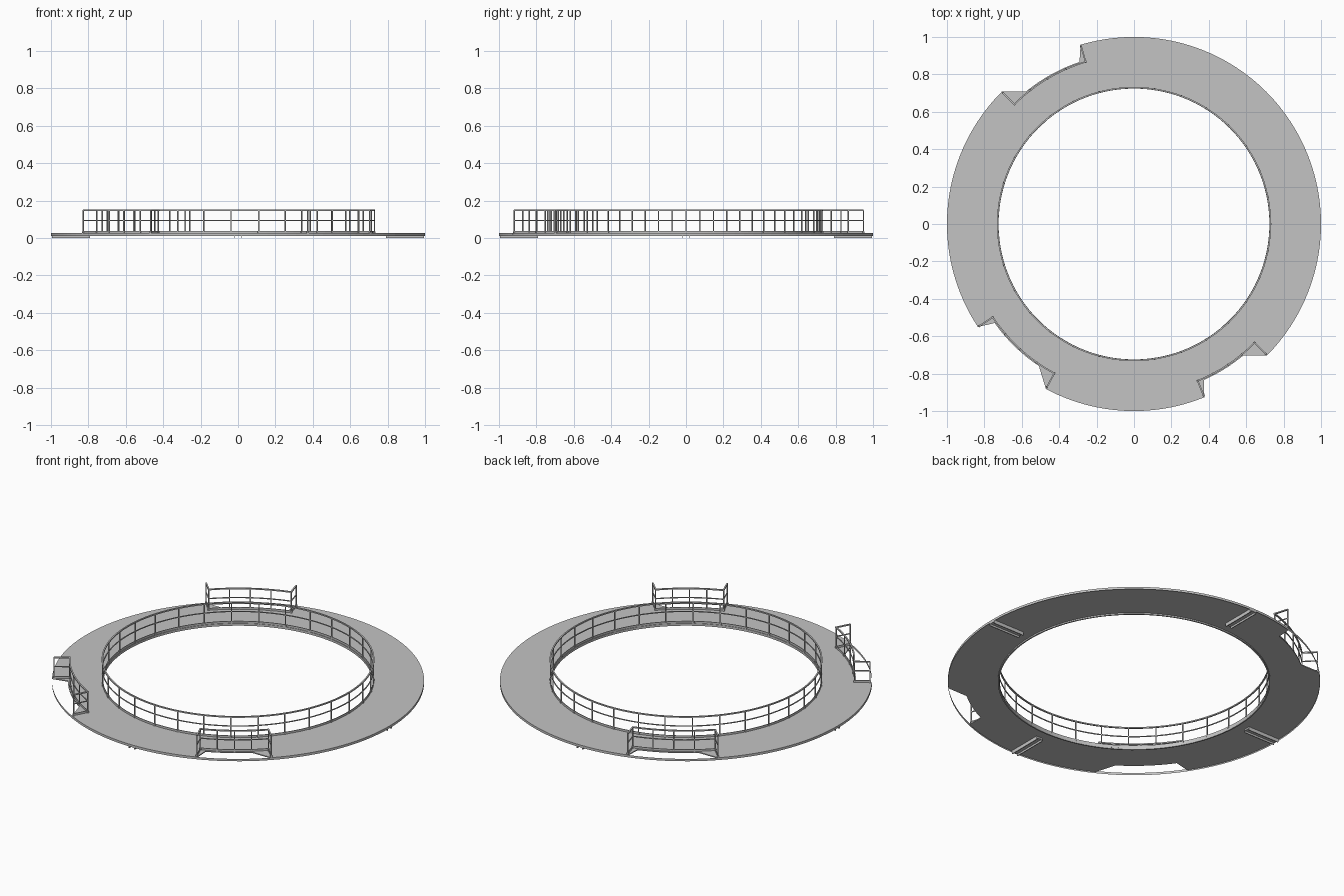
import bpy, bmesh
from math import radians, sin, cos
from mathutils import Vector, Matrix

cube = bpy.data.objects.get("Cube")
if cube:
    bpy.data.objects.remove(cube, do_unlink=True)

grey = bpy.data.materials.new("light_grey_steel")
grey.use_nodes = True
colour = (0.55, 0.55, 0.55, 1)
grey.diffuse_color = colour
grey.node_tree.nodes["Principled BSDF"].inputs["Base Color"].default_value = colour

INNER, RAIL_R, NOTCH_R = 0.724, 0.729, 0.914
DECK_TOP, DECK_LOW, RAIL_TOP = 0.026, 0.012, 0.152
NOTCHES = {"back": (106.6, 135), "right": (213.4, 241.9), "front": (292.1, 315.4)}


def polar(r, deg):
    return Vector((r * cos(radians(deg)), r * sin(radians(deg)), 0))


def finish(name, bm, recalc=True):
    if recalc:
        bmesh.ops.recalc_face_normals(bm, faces=bm.faces)
    mesh = bpy.data.meshes.new(name)
    bm.to_mesh(mesh)
    bm.free()
    mesh.materials.append(grey)
    obj = bpy.data.objects.new(name, mesh)
    bpy.context.collection.objects.link(obj)
    return obj


def skin(bm, sections, closed):
    """Joins rectangular cross-sections into a solid strip."""
    rings = [[bm.verts.new(p) for p in s] for s in sections]
    n = len(rings)
    for i in range(n if closed else n - 1):
        a, b = rings[i], rings[(i + 1) % n]
        for j in range(4):
            k = (j + 1) % 4
            bm.faces.new((a[j], a[k], b[k], b[j]))
    if not closed:
        bm.faces.new(rings[0])
        bm.faces.new(rings[-1])


def section(p, q, z0, z1):
    return [Vector((v.x, v.y, z)) for v, z in ((p, z0), (q, z0), (q, z1), (p, z1))]


def band(bm, path, width, z0, z1, closed=False):
    """Sweeps a mitred rectangle along a level path."""
    n, out = len(path), []
    for i, p in enumerate(path):
        before = path[i - 1] if closed or i else None
        after = path[(i + 1) % n] if closed or i < n - 1 else None
        d0 = (p - before).normalized() if before else (after - p).normalized()
        d1 = (after - p).normalized() if after else d0
        n0, n1 = Vector((-d0.y, d0.x, 0)), Vector((-d1.y, d1.x, 0))
        m = (n0 + n1).normalized()
        m *= width / 2 / max(m.dot(n0), 0.3)
        out.append(section(p - m, p + m, z0, z1))
    skin(bm, out, closed)


def box(bm, centre, size, deg):
    mat = (Matrix.Translation(centre) @ Matrix.Rotation(radians(deg), 4, "Z")
           @ Matrix.Diagonal((*size, 1)))
    bmesh.ops.create_cube(bm, size=1, matrix=mat)


def railing(name, path, posts, closed=False):
    bm = bmesh.new()
    band(bm, path, 0.008, RAIL_TOP - 0.007, RAIL_TOP, closed)
    band(bm, path, 0.005, 0.092, 0.097, closed)
    band(bm, path, 0.004, DECK_TOP, 0.038, closed)
    for p, deg in posts:
        box(bm, p + Vector((0, 0, (DECK_TOP + RAIL_TOP) / 2)),
            (0.006, 0.006, RAIL_TOP - DECK_TOP - 0.004), deg)
        box(bm, p + Vector((0, 0, DECK_TOP + 0.005)), (0.011, 0.011, 0.01), deg)
    finish(name, bm)


# Deck: radial strip whose outer edge steps in at the notches
def in_notch(deg):
    return any(a - 0.5 < deg < b + 0.5 for a, b in NOTCHES.values())


edge = [(d, 1.0) for d in range(0, 360, 3) if not in_notch(d)]
for a, b in NOTCHES.values():
    lo, hi = a + 2, b - 5.7
    edge += [(a, 1.0), (b, 1.0)]
    edge += [(lo + (hi - lo) * i / 8, NOTCH_R) for i in range(9)]
edge.sort()
bm = bmesh.new()
skin(bm, [section(polar(INNER, d), polar(r, d), 0.02, DECK_TOP) for d, r in edge], True)
finish("deck", bm)

# Inner rim under the deck
circle = [polar(1, d) for d in range(0, 360, 3)]
bm = bmesh.new()
band(bm, [p * (INNER + 0.004) for p in circle], 0.008, DECK_LOW, DECK_TOP - 0.001, True)
finish("inner_rim", bm)

# Outer rim: thin sheet that carries on across the notches
bm = bmesh.new()
low = [bm.verts.new(p + Vector((0, 0, DECK_LOW))) for p in circle]
top = [bm.verts.new(p + Vector((0, 0, DECK_TOP))) for p in circle]
for i in range(len(circle)):
    bm.faces.new((low[i - 1], low[i], top[i], top[i - 1]))
finish("outer_rim", bm, recalc=False)

# Inner railing
POSTS = 31
railing("inner_railing", [p * RAIL_R for p in circle],
        [(polar(RAIL_R, i * 360 / POSTS), i * 360 / POSTS) for i in range(POSTS)], True)

# Notch railings: an arc with a radial return at each end
for side, (a, b) in NOTCHES.items():
    r, out = 0.905, 0.99
    arc = [a + (b - a) * i / 8 for i in range(9)]
    path = [polar(out, a)] + [polar(r, d) for d in arc] + [polar(out, b)]
    posts = [(polar(r, d), d) for d in arc[::2]] + [(polar(out, d), d) for d in (a, b)]
    railing(side + "_notch_railing", path, posts)

# Support beams: open channels below the deck
for i, side in enumerate(("left", "back", "right", "front")):
    deg = i * 90
    bm = bmesh.new()
    across = polar(1, deg + 90)
    mid = polar(0.893, deg)
    box(bm, mid + Vector((0, 0, 0.0155)), (0.205, 0.04, 0.009), deg)
    for s in (-1, 1):
        box(bm, mid + across * s * 0.0175 + Vector((0, 0, 0.0065)),
            (0.205, 0.005, 0.013), deg)
    finish(side + "_support_beam", bm)
